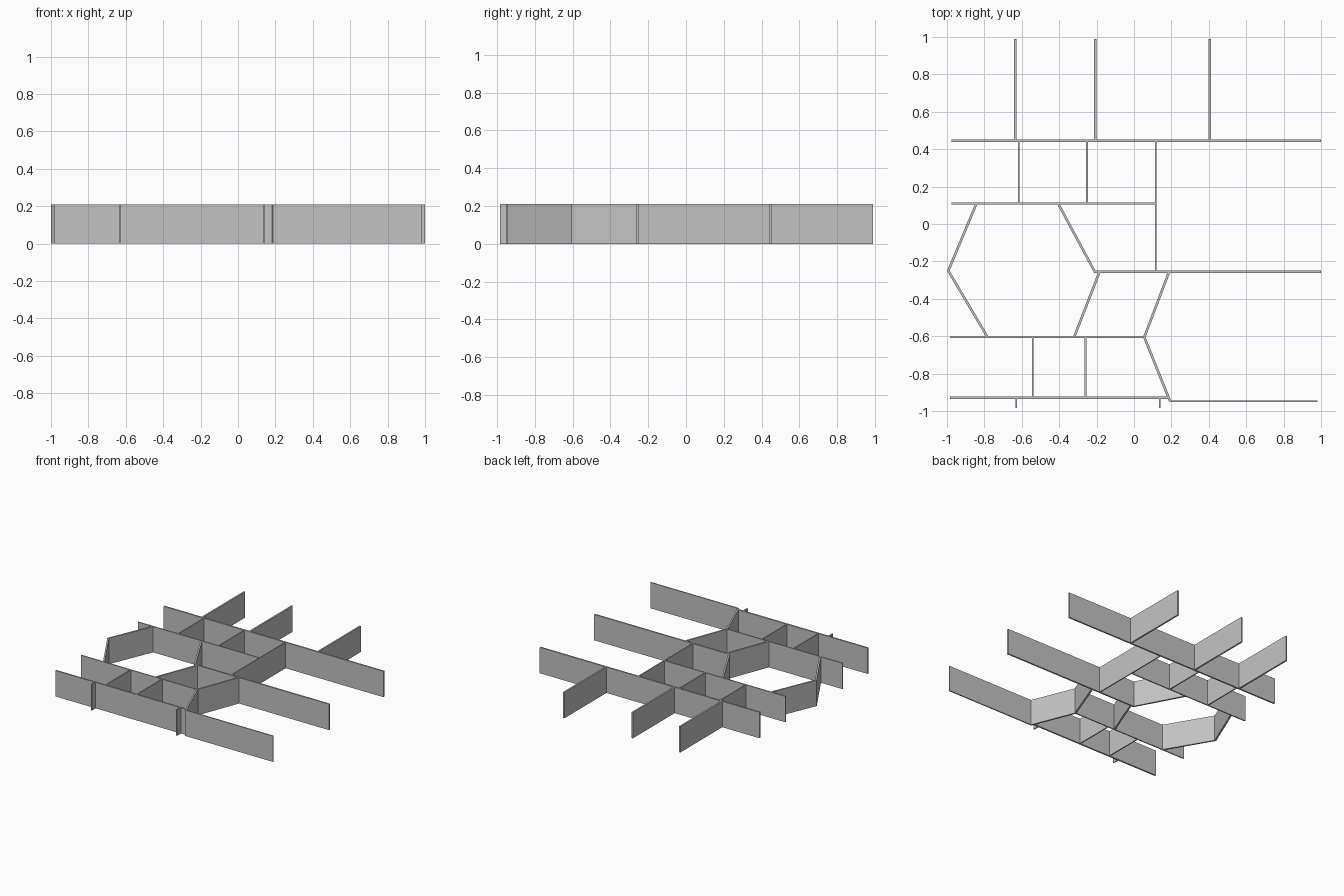
import bpy
from mathutils import Vector

cube = bpy.data.objects.get("Cube")
if cube:
    bpy.data.objects.remove(cube, do_unlink=True)

HEIGHT = 0.21
THICK = 0.013
THIN = 0.009

grey = bpy.data.materials.new("plain grey")
grey.use_nodes = True
grey.diffuse_color = (0.55, 0.55, 0.55, 1)
grey.node_tree.nodes["Principled BSDF"].inputs["Base Color"].default_value = grey.diffuse_color


def wall(name, points, thick=THICK):
    """Upright wall of even thickness along a path, mitred at its corners."""
    pts = [Vector(p) for p in points]
    dirs = [(b - a).normalized() for a, b in zip(pts, pts[1:])]
    left, right = [], []
    for i, p in enumerate(pts):
        before, after = dirs[max(i - 1, 0)], dirs[min(i, len(dirs) - 1)]
        along = (before + after).normalized()
        side = Vector((-along.y, along.x)) * (thick / 2 / along.dot(after))
        left.append(p + side)
        right.append(p - side)
    n = len(pts)
    rows = [(left, 0), (right, 0), (right, HEIGHT), (left, HEIGHT)]
    verts = [(p.x, p.y, z) for row, z in rows for p in row]
    # Four long sides, then the two end caps
    faces = []
    for i in range(n - 1):
        for k in range(4):
            a, b = k * n + i, (k + 1) % 4 * n + i
            faces.append((a, b, b + 1, a + 1))
    faces.append([k * n for k in (3, 2, 1, 0)])
    faces.append([k * n + n - 1 for k in range(4)])
    mesh = bpy.data.meshes.new(name)
    mesh.from_pydata(verts, [], [f[::-1] for f in faces])
    mesh.materials.append(grey)
    obj = bpy.data.objects.new(name, mesh)
    bpy.context.collection.objects.link(obj)


# Long walls running left to right
BACK, UPPER, MIDDLE, LOWER, FRONT = 0.445, 0.11, -0.255, -0.605, -0.93
wall("back_long_wall", [(-0.975, BACK), (1, BACK)])
wall("upper_long_wall", [(-0.975, UPPER), (0.118, UPPER)], THIN)
wall("lower_long_wall", [(-0.985, LOWER), (0.055, LOWER)], THIN)
wall("front_long_wall", [(-0.985, FRONT), (0.19, FRONT)])

# Cross walls
for x in (-0.636, -0.208, 0.406):
    wall("back_cross_wall", [(x, BACK), (x, 0.99)])
wall("upper_cross_wall_outer", [(-0.616, UPPER), (-0.616, BACK)], THIN)
wall("upper_cross_wall_inner", [(-0.251, UPPER), (-0.251, BACK)], THIN)
wall("tall_cross_wall", [(0.117, MIDDLE), (0.117, BACK)], THIN)
for x in (-0.542, -0.259):
    wall("lower_cross_wall", [(x, FRONT), (x, LOWER)], THIN)
for x in (-0.63, 0.137):
    wall("front_stub", [(x, -0.985), (x, FRONT)], THIN)

# Slanted walls around the hexagonal rooms
wall("hexagon_outer_wall", [(-0.842, UPPER), (-0.993, -0.25), (-0.783, LOWER)])
wall("hexagon_inner_wall", [(-0.406, UPPER), (-0.21, MIDDLE), (1, MIDDLE)])
wall("small_room_slant", [(-0.184, MIDDLE), (-0.32, LOWER)])
wall("bent_room_wall", [(0.188, MIDDLE), (0.055, LOWER), (0.193, -0.948)])
wall("front_right_wall", [(0.19, -0.948), (0.982, -0.948)], THIN)
